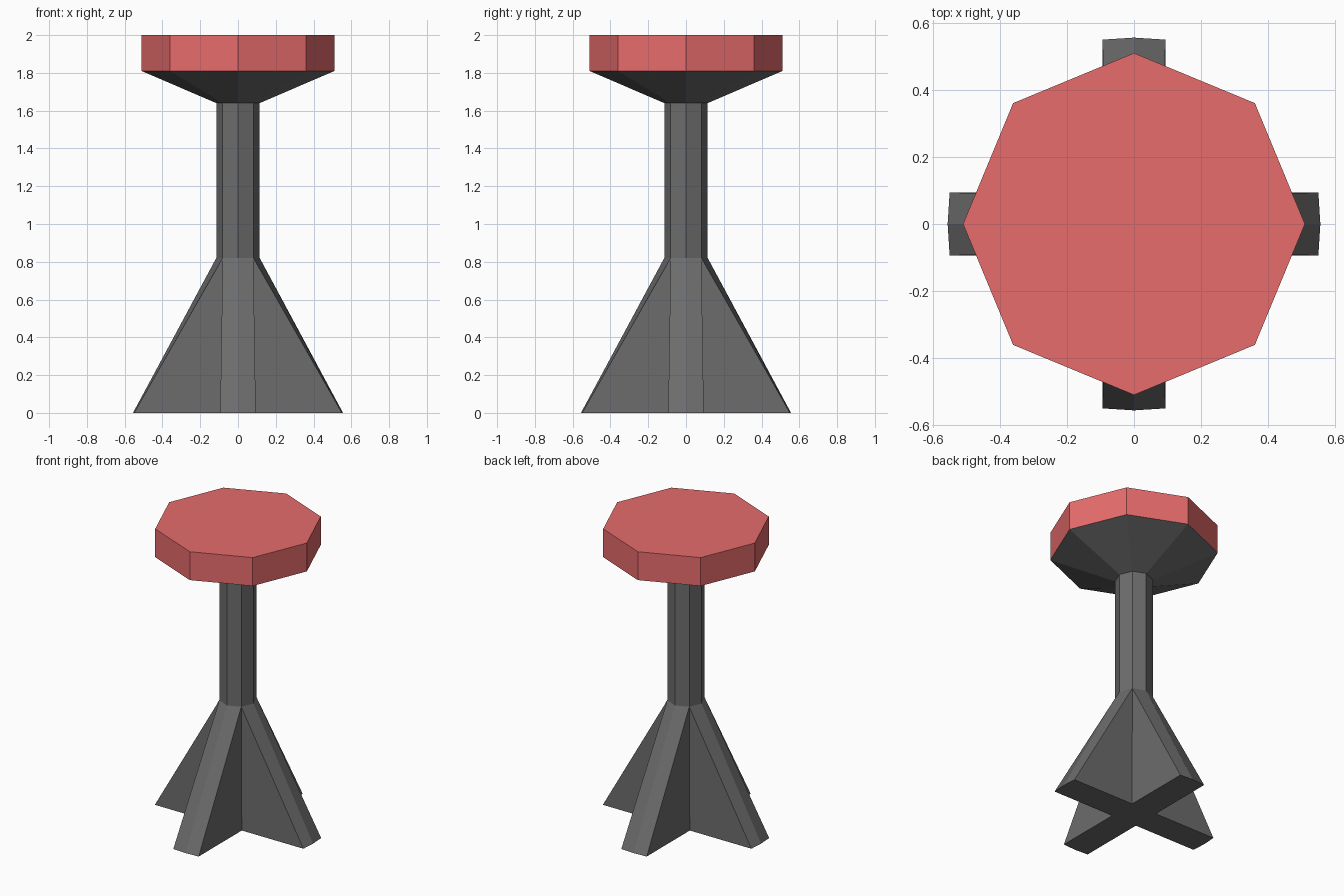
import bpy, bmesh
from math import sin, cos, pi

if "Cube" in bpy.data.objects:
    bpy.data.objects.remove(bpy.data.objects["Cube"])

SIDES = 8


def material(name, color):
    mat = bpy.data.materials.new(name)
    mat.diffuse_color = (*color, 1)
    mat.use_nodes = True
    mat.node_tree.nodes["Principled BSDF"].inputs["Base Color"].default_value = mat.diffuse_color
    return mat


def ring(bm, radius, z):
    return [bm.verts.new((radius * cos(2 * pi * i / SIDES), radius * sin(2 * pi * i / SIDES), z))
            for i in range(SIDES)]


def finish(bm, name, mat):
    bmesh.ops.recalc_face_normals(bm, faces=bm.faces)
    mesh = bpy.data.meshes.new(name)
    bm.to_mesh(mesh)
    bm.free()
    mesh.materials.append(mat)
    obj = bpy.data.objects.new(name, mesh)
    bpy.context.collection.objects.link(obj)
    return obj


def lathe(name, profile, mat, cap_top=False):
    bm = bmesh.new()
    rings = [ring(bm, r, z) for r, z in profile]
    for low, high in zip(rings, rings[1:]):
        for i in range(SIDES):
            j = (i + 1) % SIDES
            bm.faces.new((low[i], low[j], high[j], high[i]))
    if cap_top:
        bm.faces.new(rings[-1])
    return finish(bm, name, mat)


red = material("red_cushion", (0.8, 0.15, 0.15))
dark = material("dark_metal", (0.15, 0.15, 0.15))

COLUMN_R, BASE_TOP, SEAT_R, SEAT_Z = 0.115, 0.82, 0.51, 1.81

# Octagonal cushion
lathe("seat_cushion", [(SEAT_R, SEAT_Z), (SEAT_R, 2.0)], red, cap_top=True)

# Column flaring out into the seat support
lathe("column_and_seat_support", [(COLUMN_R, BASE_TOP), (COLUMN_R, 1.64), (SEAT_R, SEAT_Z)], dark)

# Four-armed base: the column's octagon spreads into a cross at the floor
HALF_W, TIP, CORNER = 0.094, 0.556, 0.55
bm = bmesh.new()
top = ring(bm, COLUMN_R, BASE_TOP)
floor = []
for k in range(4):
    c, s = round(cos(k * pi / 2)), round(sin(k * pi / 2))
    for x, y in ((CORNER, -HALF_W), (TIP, 0), (CORNER, HALF_W), (HALF_W, HALF_W)):
        floor.append(bm.verts.new((c * x - s * y, s * x + c * y, 0)))
for k in range(4):
    right, tip, left, notch = floor[4 * k:4 * k + 4]
    before, mid, after = top[2 * k - 1], top[2 * k], top[2 * k + 1]
    bm.faces.new((right, tip, mid, before))
    bm.faces.new((tip, left, after, mid))
    bm.faces.new((left, notch, after))
    bm.faces.new((notch, floor[(4 * k + 4) % 16], after))
bm.faces.new(floor[::-1])
finish(bm, "cross_base", dark)
